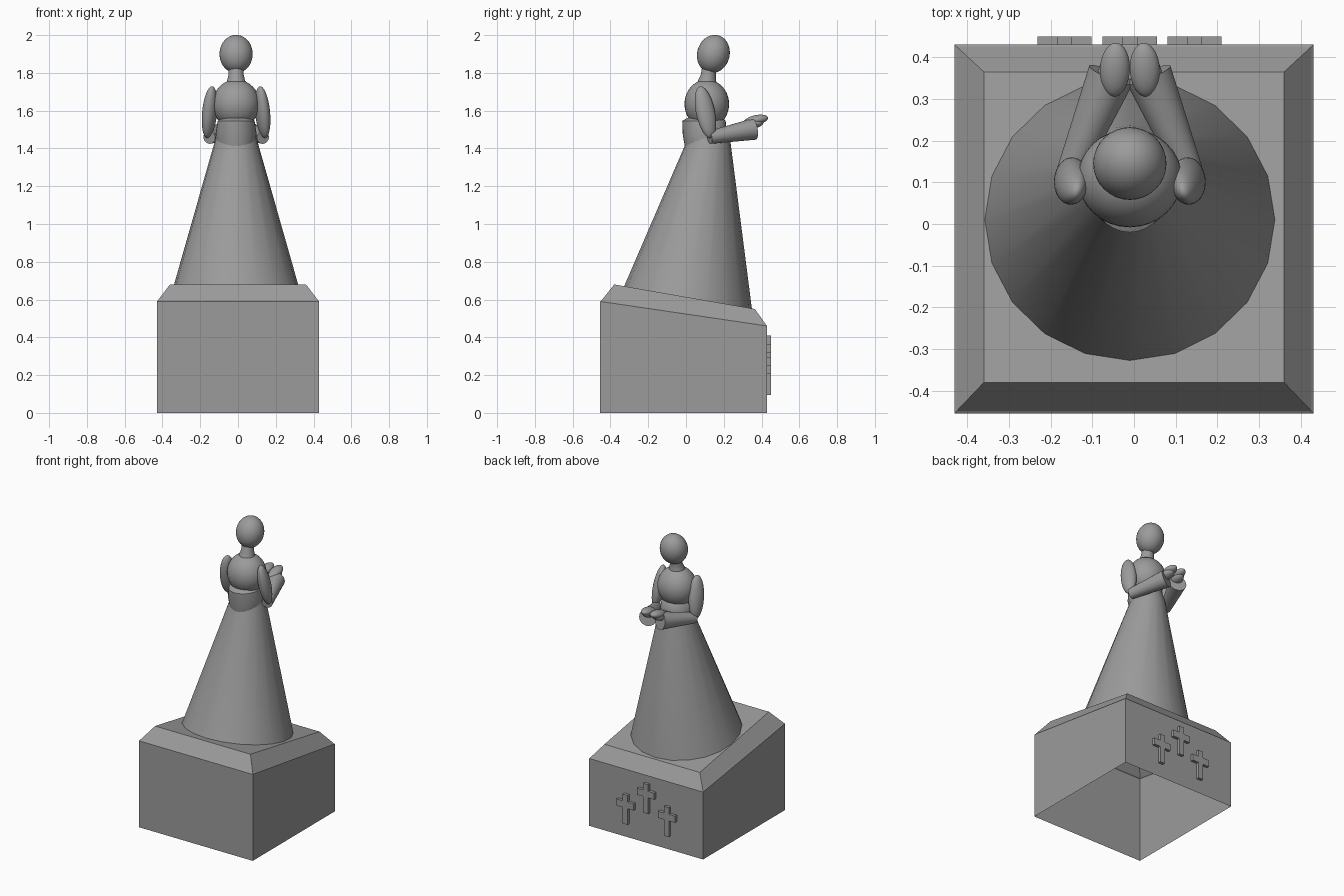
import bpy, bmesh, math
from mathutils import Vector, Matrix

if "Cube" in bpy.data.objects:
    bpy.data.objects.remove(bpy.data.objects["Cube"])

CX = -0.01                      # figure's centre line
TILT = -0.15                    # slope of the pedestal top along y

stone = bpy.data.materials.new("grey stone")
stone.use_nodes = True
GREY = (0.33, 0.33, 0.33, 1)
stone.diffuse_color = GREY
stone.node_tree.nodes["Principled BSDF"].inputs["Base Color"].default_value = GREY


def finish(name, bm, smooth=True):
    mesh = bpy.data.meshes.new(name)
    bmesh.ops.recalc_face_normals(bm, faces=bm.faces)
    bm.to_mesh(mesh)
    bm.free()
    mesh.materials.append(stone)
    ob = bpy.data.objects.new(name, mesh)
    bpy.context.collection.objects.link(ob)
    if smooth:
        bpy.ops.object.select_all(action='DESELECT')
        ob.select_set(True)
        bpy.context.view_layer.objects.active = ob
        bpy.ops.object.shade_smooth_by_angle(angle=math.radians(40))
    return ob


def loft(name, rings, caps=(True, True), smooth=True):
    """Skin a stack of equal-length point rings."""
    bm = bmesh.new()
    rows = [[bm.verts.new(p) for p in ring] for ring in rings]
    n = len(rows[0])
    for a, b in zip(rows, rows[1:]):
        for i in range(n):
            j = (i + 1) % n
            bm.faces.new((a[i], a[j], b[j], b[i]))
    for row, cap in ((rows[0], caps[0]), (rows[-1], caps[1])):
        if cap:
            bm.faces.new(row)
    return finish(name, bm, smooth)


def ring(n, cy, z, rx, ry, slope=0.0, point=0.0):
    """Ellipse whose height follows a slope, with an optional dip at the front."""
    pts = []
    for i in range(n):
        a = 2 * math.pi * i / n
        y = cy + ry * math.sin(a)
        dip = point * max(0, -math.sin(a)) ** 3
        pts.append((CX + rx * math.cos(a), y, z + slope * y - dip))
    return pts


def rect(x, y0, y1, z0, z1):
    return [(-x, y0, z0), (x, y0, z0), (x, y1, z1), (-x, y1, z1)]


def ellipsoid(name, centre, radii, rot=(0, 0, 0)):
    bm = bmesh.new()
    bmesh.ops.create_uvsphere(bm, u_segments=32, v_segments=20, radius=1)
    turn = Matrix.Identity(4)
    for angle, axis in zip(rot, "XYZ"):
        turn = Matrix.Rotation(math.radians(angle), 4, axis) @ turn
    bm.transform(Matrix.Translation(centre) @ turn @ Matrix.Diagonal((*radii, 1)))
    return finish(name, bm)


def cone(name, start, end, r0, r1, segments=24):
    bm = bmesh.new()
    start, end = Vector(start), Vector(end)
    axis = end - start
    bmesh.ops.create_cone(bm, cap_ends=True, segments=segments,
                          radius1=r0, radius2=r1, depth=axis.length)
    turn = Vector((0, 0, 1)).rotation_difference(axis).to_matrix().to_4x4()
    bm.transform(Matrix.Translation((start + end) / 2) @ turn)
    return finish(name, bm)


# Hollow pedestal, open below, with a sloping bevelled cap
loft("pedestal", [rect(.43, -.455, .43, 0, 0),
                  rect(.43, -.455, .43, .59, .46),
                  rect(.425, -.448, .425, .595, .465),
                  rect(.36, -.38, .365, .68, .55)], caps=(False, True), smooth=False)

# Three crosses on the back wall
for name, x, z in (("left", .145, .095), ("middle", CX, .21), ("right", -.167, .095)):
    outline = [(-.018, 0), (.018, 0), (.018, .11), (.065, .11), (.065, .155), (.018, .155),
               (.018, .2), (-.018, .2), (-.018, .155), (-.065, .155), (-.065, .11), (-.018, .11)]
    loft(name + "_cross", [[(x + u, y, z + v) for u, v in outline] for y in (.425, .45)],
         smooth=False)

# Skirt leaning over the sloping cap
loft("skirt", [ring(20, .008, .595, .353, .343, slope=TILT * 1.15),
               ring(20, .118, 1.43, .115, .118),
               ring(20, .118, 1.5, .095, .1)])

# Bodice: flared waist with a pointed front, then the chest
loft("waist", [ring(32, .105, 1.44, .105, .108, point=.045),
               ring(32, .1, 1.48, .108, .117, point=.01),
               ring(32, .095, 1.545, .098, .115),
               ring(32, .1, 1.56, .08, .095)])
ellipsoid("chest", (CX, .11, 1.635), (.125, .118, .13))

# Neck and head
loft("neck", [ring(24, .11, 1.73, .055, .055), ring(24, .112, 1.765, .046, .046),
              ring(24, .118, 1.79, .04, .04), ring(24, .125, 1.84, .038, .038)])
ellipsoid("head", (CX, .145, 1.9), (.088, .086, .102), (-15, 0, 0))

# Arms reaching forward with hands held together
for side, s in (("left", 1), ("right", -1)):
    ellipsoid(side + "_upper_arm", (CX + s * .14, .103, 1.592),
              (.038, .052, .14), (9, -s * 9, s * 20))
    cone(side + "_sleeve", (CX + s * .142, .125, 1.458), (CX + s * .045, .358, 1.502),
         .034, .057)
    ellipsoid(side + "_palm", (CX + s * .042, .355, 1.53), (.036, .058, .026),
              (12, 0, s * 8))
    ellipsoid(side + "_fingers", (CX + s * .036, .37, 1.55), (.036, .066, .026),
              (12, 0, s * 3))
